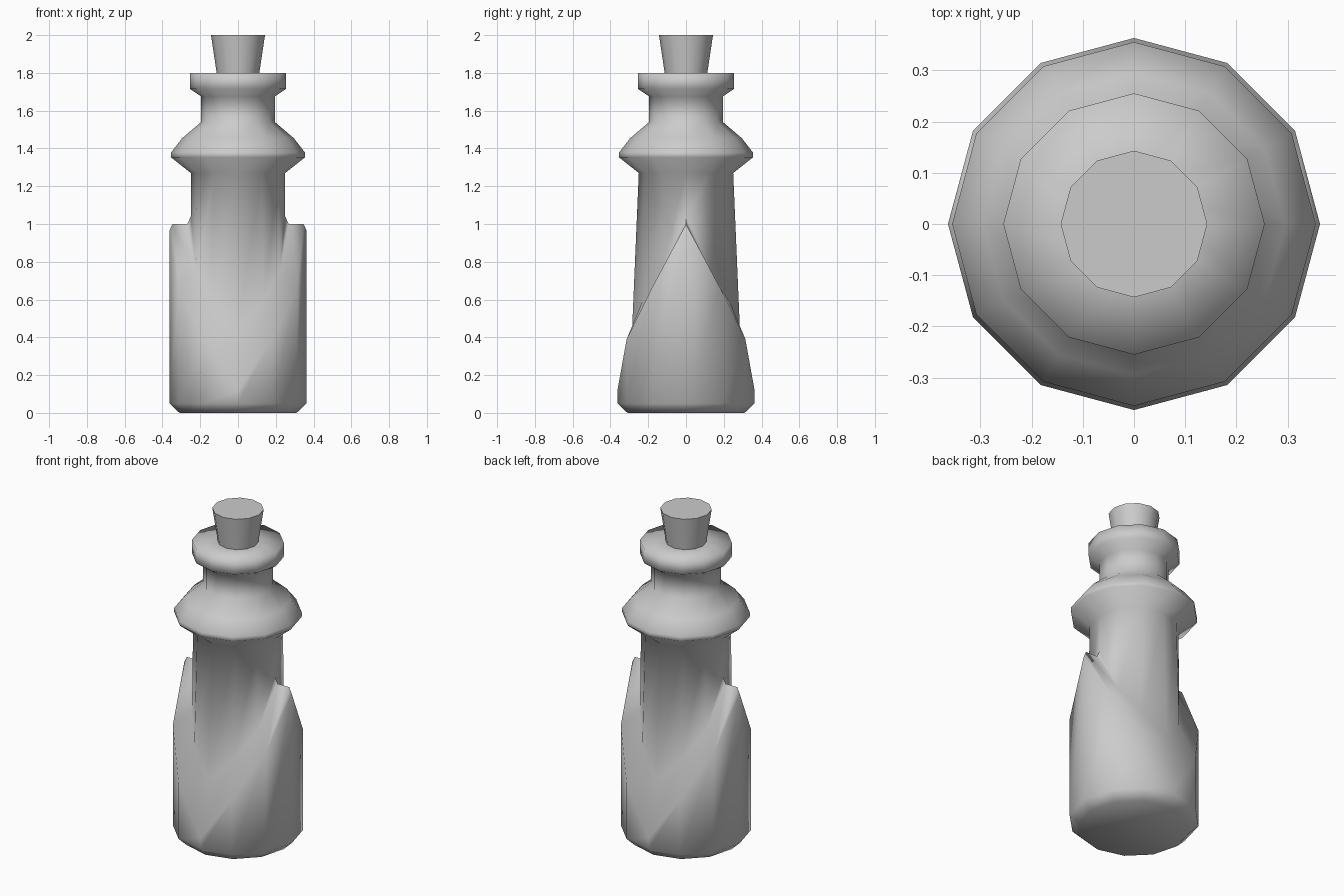
import bpy, bmesh, math

if "Cube" in bpy.data.objects:
    bpy.data.objects.remove(bpy.data.objects["Cube"])

SIDES = 12


def lathe(name, profile):
    """Twelve-sided lathe; profile(k) gives (r, z) points, k = 0 front/back .. 3 sides."""
    bm = bmesh.new()
    columns = []
    for i in range(SIDES):
        a = 2 * math.pi * i / SIDES
        m = i % 6
        k = 3 - min(m, 6 - m)
        columns.append([bm.verts.new((r * math.cos(a), r * math.sin(a), z))
                        for r, z in profile(k)])
    for i in range(SIDES):
        c, d = columns[i], columns[(i + 1) % SIDES]
        for j in range(len(c) - 1):
            bm.faces.new((c[j], d[j], d[j + 1], c[j + 1]))
    bm.faces.new([c[0] for c in reversed(columns)])
    bm.faces.new([c[-1] for c in columns])
    bmesh.ops.remove_doubles(bm, verts=bm.verts, dist=0.0005)
    bmesh.ops.recalc_face_normals(bm, faces=bm.faces)
    mesh = bpy.data.meshes.new(name)
    bm.to_mesh(mesh)
    bm.free()
    obj = bpy.data.objects.new(name, mesh)
    bpy.context.collection.objects.link(obj)
    bpy.ops.object.select_all(action='DESELECT')
    obj.select_set(True)
    bpy.context.view_layer.objects.active = obj
    bpy.ops.object.shade_smooth_by_angle(angle=math.radians(95))
    return obj


# Bottle: base sleeve cut into a V front and back, peaks at the sides
OUTER = [(0.363, 0.12), (0.363, 0.39), (0.363, 0.66)]
INNER = [(0.285, 0.45), (0.267, 0.59), (0.256, 0.75)]
UPPER = [(0.25, 1.27), (0.355, 1.353), (0.355, 1.378), (0.295, 1.455),
         (0.195, 1.54), (0.195, 1.675), (0.255, 1.715), (0.255, 1.80), (0.10, 1.80)]


def bottle_profile(k):
    if k == 3:
        sleeve = [(0.363, 0.965), (0.347, 1.0), (0.268, 1.0), (0.25, 1.04)]
    else:
        sleeve = [OUTER[k]] * 2 + [INNER[k]] * 2
    return [(0.31, 0.0), (0.363, 0.05)] + sleeve + UPPER


lathe("bottle", bottle_profile)

# Stopper
lathe("stopper", lambda k: [(0.11, 1.78), (0.113, 1.80), (0.143, 2.0)])
